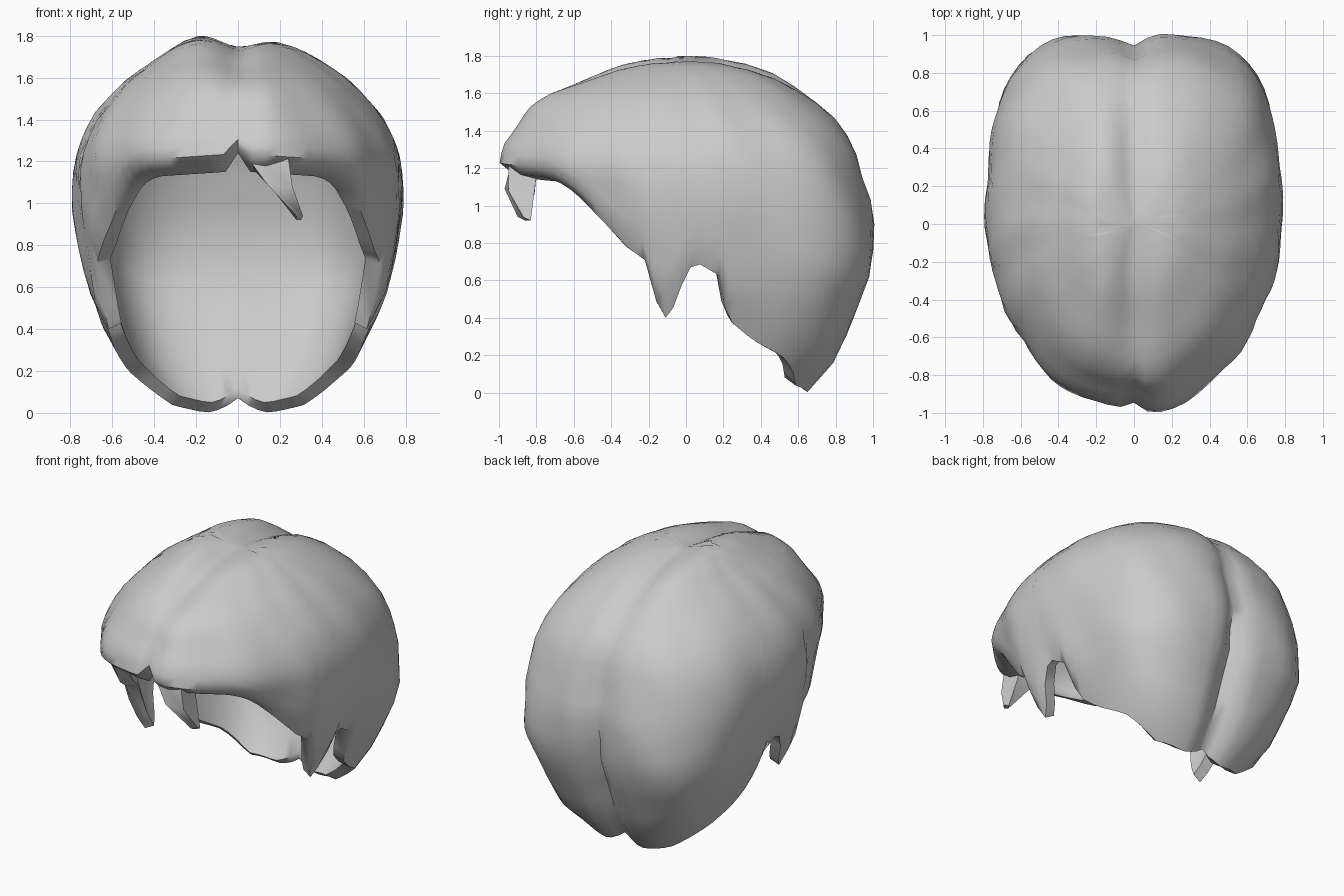
import bpy, bmesh, math
from math import sin, cos, radians, exp, pi

cube = bpy.data.objects.get("Cube")
if cube:
    bpy.data.objects.remove(cube, do_unlink=True)

grey = bpy.data.materials.new("hair_grey")
grey.use_nodes = True
grey.diffuse_color = (0.6, 0.6, 0.6, 1)
bsdf = next(n for n in grey.node_tree.nodes if n.type == 'BSDF_PRINCIPLED')
bsdf.inputs["Base Color"].default_value = grey.diffuse_color
bsdf.inputs["Roughness"].default_value = 0.7

COLUMNS, ROWS, TOP, INNER_TOP = 90, 18, 1.79, 1.68

# Hem height against degrees from the front, the same on both sides
HEM = [(0, 1.26), (4, 1.18), (12, 1.17), (30, 1.15), (38, 1.11), (45, 1.03), (64, .78),
       (73, .7), (76, .49), (80, .4), (85, .47), (90, .64), (94, .7),
       (105, .62), (109, .4), (122, .28), (137, .18), (151, .04),
       (167, .0), (174, .02), (180, .07)]
# Rise of the inner edge above the hem
LIP = [(0, -.02), (4, -.03), (38, -.02), (64, .02), (80, .03), (180, .05)]

# Outline at each height: half width, front reach, back reach, back squareness
WIDTH = [(0, .4), (.1, .5), (.2, .57), (.4, .65), (.6, .72), (.8, .76), (1, .79),
         (1.2, .78), (1.3, .75), (1.42, .69), (1.52, .6), (1.6, .52),
         (1.68, .4), (1.74, .29), (1.77, .19), (TOP, 0)]
FRONT = [(0, .6), (.4, .7), (.8, .75), (1.05, .86), (1.15, .96), (1.22, 1.02),
         (1.32, 1), (1.42, .92), (1.52, .86), (1.6, .76), (1.64, .65),
         (1.7, .49), (1.74, .38), (1.77, .22), (TOP, 0)]
BACK = [(0, .68), (.1, .76), (.25, .83), (.45, .91), (.67, 1), (.98, 1),
        (1.15, .94), (1.3, .91), (1.42, .84), (1.52, .75), (1.6, .63),
        (1.68, .5), (1.74, .34), (1.77, .2), (TOP, 0)]
SQUARE = [(0, 3), (.2, 4), (.7, 4.3), (.9, 3.4), (1.2, 3), (1.5, 2.5), (TOP, 2.3)]


def lookup(table, v):
    for (a, p), (b, q) in zip(table, table[1:]):
        if v <= b:
            return p + (q - p) * (v - a) / (b - a)
    return table[-1][1]


def outline(angle, z):
    s, c = sin(angle), -cos(angle)
    reach = lookup(BACK if c > 0 else FRONT, z)
    n = 1.9 + max(0, c) ** 0.5 * (lookup(SQUARE, z) - 1.9)
    r = (abs(s / lookup(WIDTH, z)) ** n + abs(c / reach) ** n) ** (-1 / n)
    return r * s, r * c


def outer_point(angle, z, tuck):
    # soft locks of hair
    swell = tuck * (1 + 0.01 * sin(13 * angle + 4 * z) * sin(5 * z + 2 * angle))
    x, y = (v * swell for v in outline(angle, z))
    # parting, deepest low at the back, and a flatter right side of the fringe
    part = exp(-(x / 0.07) ** 2)
    if y > 0:
        y *= 1 - (0.09 if z < 0.9 else 0.05) * part
    else:
        y *= 1 - 0.04 * part - 0.04 * exp(-((x + 0.15) / 0.15) ** 2)
    return x, y, z + crown_offset(x, z)


def crown_offset(x, z):
    blend = min(1, max(0, (z - 1.5) / 0.2))
    return blend * (0.03 * exp(-((x + 0.2) / 0.13) ** 2) - 0.045 * exp(-(x / 0.09) ** 2))


def finish(bm, name):
    bmesh.ops.recalc_face_normals(bm, faces=bm.faces)
    mesh = bpy.data.meshes.new(name)
    bm.to_mesh(mesh)
    bm.free()
    obj = bpy.data.objects.new(name, mesh)
    bpy.context.collection.objects.link(obj)
    mesh.materials.append(grey)
    bpy.ops.object.select_all(action='DESELECT')
    obj.select_set(True)
    bpy.context.view_layer.objects.active = obj
    bpy.ops.object.shade_smooth_by_angle(angle=radians(60))


def bridge(bm, lower, upper):
    count = len(lower)
    for i in range(count):
        k = (i + 1) % count
        bm.faces.new((lower[i], lower[k], upper[k], upper[i]))


def cap(bm, ring, height):
    tip = bm.verts.new((0, 0, height))
    for i, vert in enumerate(ring):
        bm.faces.new((vert, ring[(i + 1) % len(ring)], tip))


# Hair: outer layer with locks and parting, joined at the hem to a smooth lining
bm = bmesh.new()
outer, lining = [], []
for row in range(ROWS):
    rise = sin(pi / 2 * row / ROWS)
    outer.append([])
    lining.append([])
    for i in range(COLUMNS):
        angle = 2 * pi * i / COLUMNS
        degrees = math.degrees(angle)
        degrees = min(degrees, 360 - degrees)
        hem = lookup(HEM, degrees)
        z = hem + (TOP - hem) * rise
        outer[-1].append(bm.verts.new(outer_point(angle, z, 1 if row else 0.97)))
        x, y = outline(angle, z)
        edge = hem + lookup(LIP, degrees)
        lining[-1].append(bm.verts.new((x * 0.87, y * 0.87, edge + (INNER_TOP - edge) * rise)))
for layer in (outer, lining):
    for lower, upper in zip(layer, layer[1:]):
        bridge(bm, lower, upper)
bridge(bm, lining[0], outer[0])
cap(bm, outer[-1], TOP + crown_offset(0, TOP))
cap(bm, lining[-1], INNER_TOP)
finish(bm, "hair_shell")

# Loose pointed lock hanging from the fringe on the left
LOCK = [[(0, -.92, 1.28), (.24, -.95, 1.22), (.24, -.8, 1.16), (.02, -.8, 1.22)],
        [(.14, -.97, 1.09), (.26, -.95, 1.08), (.26, -.81, 1.08), (.17, -.81, 1.06)],
        [(.28, -.9, .94), (.31, -.87, .94), (.3, -.83, .92), (.28, -.86, .92)]]
bm = bmesh.new()
rings = [[bm.verts.new(p) for p in ring] for ring in LOCK]
for lower, upper in zip(rings, rings[1:]):
    bridge(bm, lower, upper)
bm.faces.new(rings[0])
bm.faces.new(rings[-1])
finish(bm, "fringe_lock")
